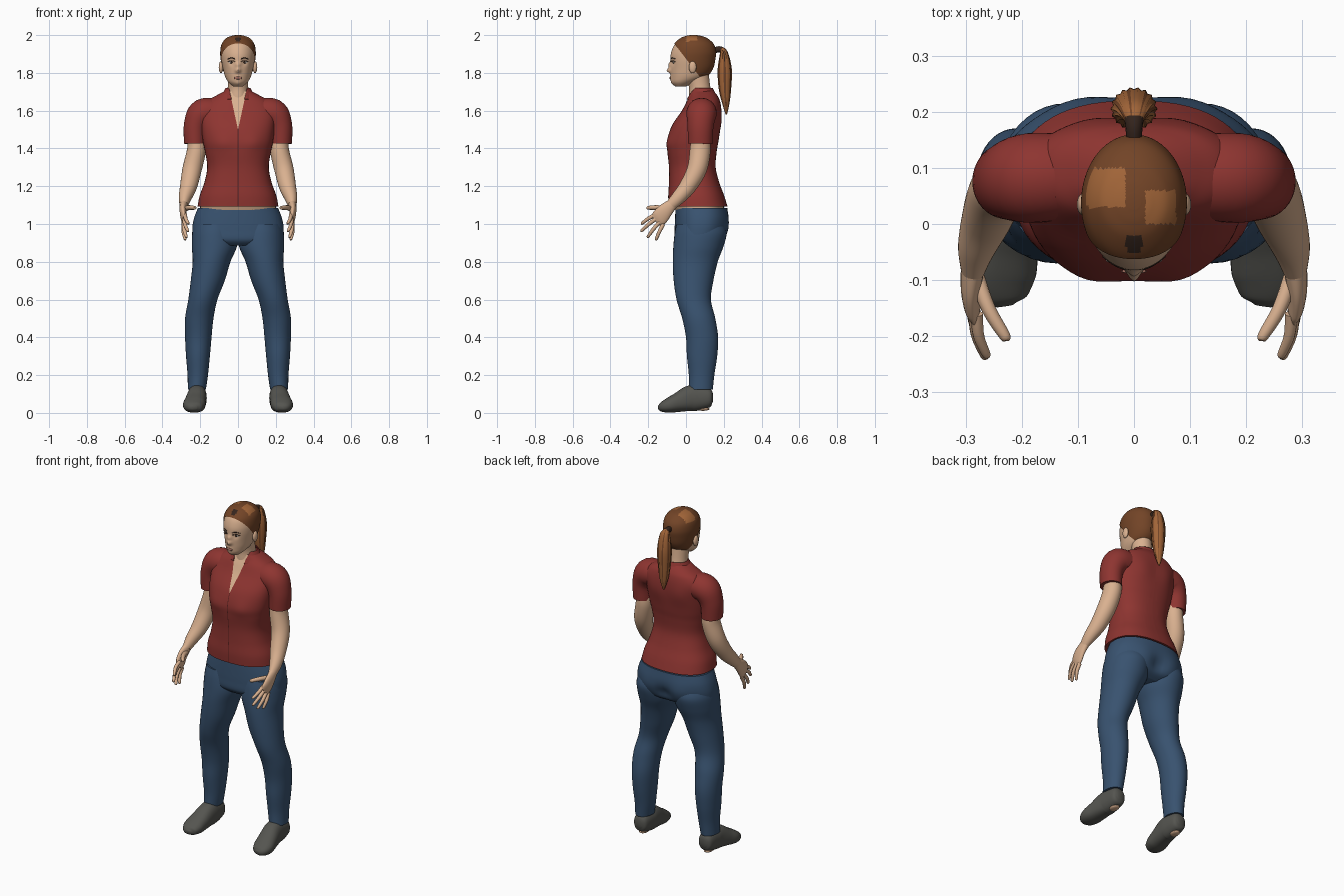
import bpy, bmesh, math
from mathutils import Vector, Matrix
from mathutils.bvhtree import BVHTree

if "Cube" in bpy.data.objects:
    bpy.data.objects.remove(bpy.data.objects["Cube"])


def material(name, *rgb):
    mat = bpy.data.materials.new(name)
    mat.use_nodes = True
    mat.diffuse_color = (*rgb, 1)
    mat.node_tree.nodes["Principled BSDF"].inputs["Base Color"].default_value = (*rgb, 1)
    return mat


skin = material("skin", .7, .44, .28)
red = material("red cloth", .27, .035, .03)
dark_red = material("dark red seam", .1, .015, .013)
denim = material("blue denim", .04, .085, .16)
grey = material("grey shoe", .09, .09, .08)
brown = material("brown hair", .17, .058, .02)
light_brown = material("light brown hair", .36, .13, .04)
dark_brown = material("dark brown", .035, .018, .012)
white = material("eye white", .6, .55, .5)
lip = material("lip", .45, .2, .15)


def spline(keys, steps):
    """Smooth interpolation through tuples of equal length."""
    rows = []
    for i in range(len(keys) - 1):
        a, b, c, d = (keys[max(0, min(len(keys) - 1, i + k))] for k in (-1, 0, 1, 2))
        for j in range(steps):
            t = j / steps
            rows.append([q + t / 2 * (r - p + t * (2 * p - 5 * q + 4 * r - s + t * (3 * (q - r) + s - p)))
                         for p, q, r, s in zip(a, b, c, d)])
    return rows + [list(keys[-1])]


def loft(keys, ref=None, n=32, steps=6, power=2, grow=0, flute=0, caps=True):
    """Skin rings (x, y, z, a, b): horizontal, or square to the path if ref is given."""
    bm = bmesh.new()
    rows = spline(keys, steps)
    points = [Vector(r[:3]) for r in rows]
    rings = []
    for i, row in enumerate(rows):
        u, v = Vector((1, 0, 0)), Vector((0, 1, 0))
        if ref:
            along = points[min(i + 1, len(rows) - 1)] - points[max(i - 1, 0)]
            v = along.cross(Vector(ref)).normalized()
            u = v.cross(along).normalized()
        ring = []
        for k in range(n):
            angle = math.tau * k / n
            c, s = math.cos(angle), math.sin(angle)
            c = math.copysign(abs(c) ** (2 / power), c)
            s = math.copysign(abs(s) ** (2 / power), s)
            size = 1 - flute * (k % 2)
            ring.append(bm.verts.new(points[i] + size * (u * c * (row[3] + grow) + v * s * (row[4] + grow))))
        rings.append(ring)
    for low, high in zip(rings, rings[1:]):
        for k in range(n):
            m = (k + 1) % n
            bm.faces.new((low[k], low[m], high[m], high[k]))
    if caps:
        bm.faces.new(rings[0])
        bm.faces.new(rings[-1])
    return bm


def body(keys):
    """Turn (z, front y, back y, half width[, centre x]) into loft rings."""
    return [(k[4] if len(k) > 4 else 0, (k[1] + k[2]) / 2, k[0], k[3], (k[2] - k[1]) / 2) for k in keys]


def finish(name, bm, mats, rule=None, angle=50):
    bmesh.ops.recalc_face_normals(bm, faces=bm.faces[:])
    bm.faces.index_update()
    for f in bm.faces:
        f.smooth = True
        if rule:
            f.material_index = rule(f.calc_center_median(), f)
    mesh = bpy.data.meshes.new(name)
    bm.to_mesh(mesh)
    bm.free()
    mesh.set_sharp_from_angle(angle=math.radians(angle))
    for mat in mats:
        mesh.materials.append(mat)
    obj = bpy.data.objects.new(name, mesh)
    bpy.context.collection.objects.link(obj)
    return obj


def bump(bm, centre, radius, push):
    for v in bm.verts:
        v.co += Vector(push) * math.exp(-((v.co - Vector(centre)).length / radius) ** 2)


def cut(bm, co, no, clear=False):
    bmesh.ops.bisect_plane(bm, geom=bm.verts[:] + bm.edges[:] + bm.faces[:],
                           plane_co=co, plane_no=no, clear_outer=clear)


def ball(name, centre, size, mat):
    bm = bmesh.new()
    bmesh.ops.create_uvsphere(bm, u_segments=20, v_segments=12, radius=1,
                              matrix=Matrix.Translation(centre) @ Matrix.Diagonal((*size, 1)))
    return finish(name, bm, [mat])


def in_neckline(c):
    return c.y < .06 and abs(c.x) < .22 * (c.z - 1.5)


# Head with sculpted face
skull = body([(1.728, -.055, 0, .025), (1.75, -.074, .05, .05), (1.78, -.079, .11, .068),
              (1.82, -.081, .14, .079), (1.87, -.083, .152, .088), (1.91, -.078, .155, .09),
              (1.95, -.06, .142, .082), (1.98, -.025, .108, .058), (1.992, .005, .075, .03),
              (1.996, .03, .05, .008)])
head = loft(skull, n=80, steps=8)
bump(head, (0, -.085, 1.813), .014, (0, -.024, 0))
bump(head, (0, -.085, 1.842), .013, (0, -.012, 0))
bump(head, (0, -.08, 1.773), .016, (0, -.006, 0))
bump(head, (0, -.07, 1.742), .018, (0, -.006, 0))
for s in (1, -1):
    bump(head, (s * .035, -.075, 1.856), .017, (0, .008, 0))
face = BVHTree.FromBMesh(head)


def on_face(x, z):
    return face.ray_cast(Vector((x, -1, z)), Vector((0, 1, 0)))[0]


ball("lips", on_face(0, 1.773), (.023, .004, .007), lip)
for side, s in (("left", 1), ("right", -1)):
    ball(side + "_eye", on_face(s * .035, 1.856), (.015, .004, .006), white)
    ball(side + "_iris", on_face(s * .035, 1.856) - Vector((0, .002, 0)), (.006, .004, .006), dark_brown)
    for part, z, r in (("_eyebrow", 1.876, .0025), ("_lashes", 1.862, .002)):
        arc = [(*on_face(s * x, z + dz), r, r) for x, dz in ((.016, -.002), (.035, .003), (.055, -.003))]
        finish(side + part, loft(arc, ref=(0, 0, 1), n=8), [dark_brown])
    ball(side + "_ear", (s * .09, .035, 1.83), (.012, .02, .032), skin)
finish("head", head, [skin])
finish("neck", loft(body([(1.58, .01, .14, .075), (1.67, .015, .14, .06), (1.73, .015, .128, .054),
                          (1.8, -.01, .12, .055)])), [skin])

# Swept back hair, tie and ponytail
hair = loft(skull, n=80, steps=8, grow=.004)
cut(hair, (0, -.065, 1.955), (0, -1.3, -1), clear=True)


def hair_colour(c, f):
    if abs(c.x) < .014 and -.05 < c.y < -.02:
        return 2
    left = .02 < c.x < .075 and 0 < c.y < .06
    right = -.085 < c.x < -.015 and .03 < c.y < .1
    return int(c.z > 1.95 and (left or right))


cap = finish("hair", hair, [brown, light_brown, dark_brown], hair_colour)
cap.location.z = .004
finish("hair_tie", loft([(0, .14, 1.915, .014, .016), (0, .17, 1.925, .015, .016), (0, .19, 1.922, .018, .016)],
                        ref=(1, 0, 0), n=16), [dark_brown])
tail = [(0, .18, 1.928, .014, .012), (0, .2, 1.905, .03, .022), (0, .205, 1.82, .042, .038),
        (0, .206, 1.72, .036, .034), (0, .211, 1.64, .024, .02), (0, .213, 1.58, .004, .004)]
finish("ponytail", loft(tail, ref=(1, 0, 0), n=36, flute=.1), [light_brown, brown],
       lambda c, f: int(f.index % 36 % 5 == 0), 80)

# Shirt with open neckline, front seam and collar
shirt = loft(body([(1.092, -.092, .22, .214), (1.15, -.094, .202, .203), (1.22, -.09, .176, .178),
                   (1.3, -.09, .157, .163), (1.38, -.098, .162, .174), (1.44, -.099, .172, .186),
                   (1.52, -.075, .182, .195), (1.6, -.022, .186, .197), (1.65, .004, .18, .165),
                   (1.68, .02, .166, .115), (1.705, .026, .145, .068)]), n=64, power=2.4)
for s in (1, -1):
    bump(shirt, (s * .085, -.1, 1.43), .05, (0, -.008, 0))
    bump(shirt, (s * .08, .18, 1.55), .06, (0, .008, 0))
    cut(shirt, (0, 0, 1.5), (s, 0, -.22))
    cut(shirt, (s * .002, 0, 0), (1, 0, 0))


def shirt_colour(c, f):
    if in_neckline(c):
        return 1
    return 2 if c.y < 0 and abs(c.x) < .002 else 0


finish("shirt", shirt, [red, skin, dark_red], shirt_colour)
collar = loft(body([(1.66, 0, .168, .105), (1.69, .012, .156, .082), (1.72, .03, .142, .066)]),
              n=48, caps=False)
for s in (1, -1):
    cut(collar, (0, 0, 1.5), (s, 0, -.22))
bmesh.ops.delete(collar, geom=[f for f in collar.faces if in_neckline(f.calc_center_median())], context='FACES')
finish("collar", collar, [red]).modifiers.new("thickness", 'SOLIDIFY').thickness = .006

# Bare waist strip and trouser seat
finish("waist", loft(body([(1.06, -.05, .2, .2), (1.12, -.075, .2, .2)]), n=48, power=2.3), [skin])
seat = loft(body([(.885, -.03, .15, .16), (.915, -.058, .195, .232), (.97, -.06, .217, .242),
                  (1.03, -.058, .224, .233), (1.085, -.055, .218, .212)]), n=64, power=2.3)
for s in (1, -1):
    bump(seat, (s * .1, .21, .97), .07, (0, .012, 0))
bump(seat, (0, .22, .95), .04, (0, -.02, 0))
finish("trouser_seat", seat, [denim])

# Limbs, built once per side
leg = [(.125, .015, .142, .048, .218), (.2, .015, .15, .054, .213), (.3, .005, .165, .063, .212),
       (.4, 0, .17, .07, .21), (.5, -.02, .155, .075, .205), (.6, -.05, .132, .077, .186),
       (.7, -.065, .145, .09, .16), (.8, -.07, .168, .1, .14), (.88, -.067, .198, .119, .125),
       (.95, -.06, .215, .12, .122), (1, -.05, .2, .11, .12)]
shoe = [(.216, .142, .08, .02, .022), (.216, .125, .08, .042, .05), (.216, .06, .078, .05, .066),
        (.218, .02, .076, .052, .068), (.226, -.04, .056, .056, .052), (.233, -.09, .04, .058, .04),
        (.232, -.13, .03, .042, .025), (.23, -.146, .028, .015, .01)]
sleeve = [(.1, .085, 1.59, .075, .07), (.185, .082, 1.585, .08, .078), (.224, .077, 1.52, .069, .063),
          (.228, .075, 1.425, .064, .057)]
arm = [(.218, .076, 1.46, .048, .05), (.22, .075, 1.39, .05, .055), (.243, .058, 1.29, .051, .052),
       (.262, .01, 1.2, .045, .045), (.28, -.04, 1.14, .034, .037), (.287, -.08, 1.1, .022, .029)]
palm = [(.286, -.07, 1.108, .022, .028), (.291, -.11, 1.07, .018, .04), (.288, -.14, 1.035, .015, .044),
        (.284, -.16, 1.018, .009, .036)]
fingers = {"index": ((.28, -.16, 1.05), (.262, -.238, 1.0)), "middle": ((.285, -.155, 1.03), (.265, -.24, .96)),
           "ring": ((.287, -.14, 1.01), (.273, -.205, .928)), "little": ((.287, -.12, 1.0), (.28, -.16, .915)),
           "thumb": ((.28, -.095, 1.08), (.226, -.208, 1.086))}


def flip(keys, s):
    return [(s * k[0], *k[1:]) for k in keys]


for side, s in (("left", 1), ("right", -1)):
    across = (1, 0, 0)
    finish(side + "_trouser_leg", loft(flip(body(leg), s), n=40), [denim])
    finish(side + "_shoe", loft(flip(shoe, s), ref=across, power=2.3), [grey])
    ball(side + "_heel_patch", (s * .216, .09, .021), (.024, .035, .01), skin)
    finish(side + "_sleeve", loft(flip(sleeve, s), ref=(0, 1, 0), n=40), [red])
    finish(side + "_arm", loft(flip(arm, s), ref=across), [skin])
    finish(side + "_palm", loft(flip(palm, s), ref=across, n=24), [skin])
    for name, (base, tip) in fingers.items():
        a, b = Vector(base), Vector(tip)
        middle = (a + b) / 2 + Vector((.006, 0, .004))
        r = .014 if name == "thumb" else .011
        path = [(*a, r, r), (*middle, r * .9, r * .9), (*a.lerp(b, .93), r * .7, r * .7), (*b, r * .2, r * .2)]
        finish(f"{side}_{name}_finger", loft(flip(path, s), ref=across, n=12, steps=4), [skin])
